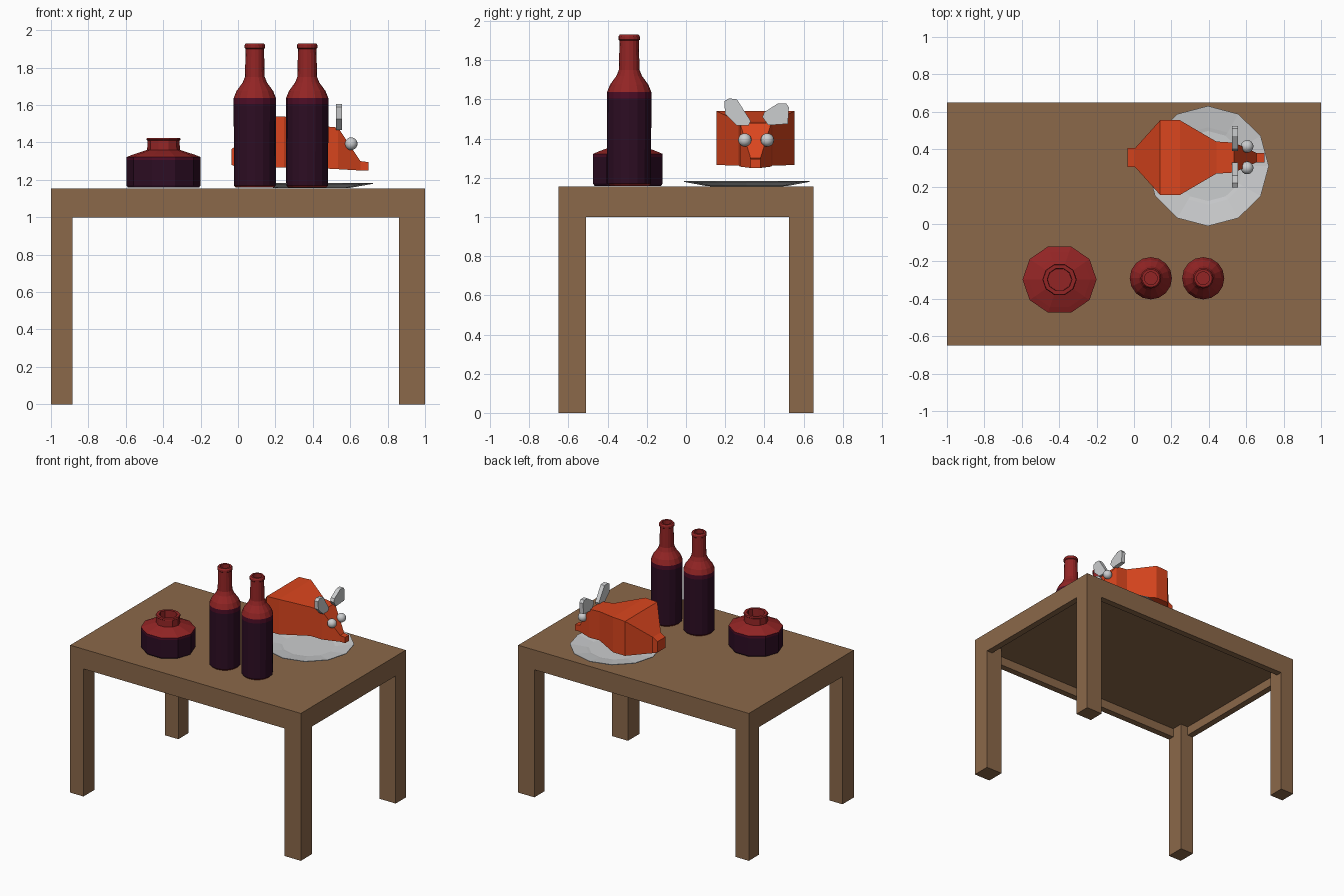
import bpy, bmesh, math

if "Cube" in bpy.data.objects:
    bpy.data.objects.remove(bpy.data.objects["Cube"])

def mat(name, r, g, b):
    m = bpy.data.materials.new(name)
    m.diffuse_color = (r, g, b, 1)
    m.use_nodes = True
    m.node_tree.nodes["Principled BSDF"].inputs["Base Color"].default_value = m.diffuse_color
    return m

WOOD = mat("wood", 0.258, 0.138, 0.067)
RED = mat("red glass", 0.29, 0.018, 0.018)
WINE = mat("dark wine", 0.026, 0.004, 0.017)
BAND = mat("wine edge", 0.075, 0.004, 0.02)
ORANGE = mat("roast orange", 0.70, 0.06, 0.013)
WHITE = mat("off white", 0.60, 0.61, 0.62)

def finish(name, bm, *mats):
    bmesh.ops.recalc_face_normals(bm, faces=bm.faces)
    me = bpy.data.meshes.new(name)
    bm.to_mesh(me)
    bm.free()
    for m in mats:
        me.materials.append(m)
    ob = bpy.data.objects.new(name, me)
    bpy.context.collection.objects.link(ob)
    return ob

def loft(name, rings, m):
    """Skin a row of equal rings and cap both ends."""
    bm = bmesh.new()
    vs = [[bm.verts.new(p) for p in r] for r in rings]
    n = len(vs[0])
    for a, b in zip(vs, vs[1:]):
        for i in range(n):
            j = (i + 1) % n
            bm.faces.new((a[i], a[j], b[j], b[i]))
    bm.faces.new(vs[0])
    bm.faces.new(vs[-1])
    return finish(name, bm, m)

def box(name, x0, x1, y0, y1, z0, z1, m):
    return loft(name, [[(x0, y0, z), (x1, y0, z), (x1, y1, z), (x0, y1, z)] for z in (z0, z1)], m)

def lathe(name, profile, n, cx, cy, mats, sy=1, phase=0):
    """profile rows: radius, z, material index of the band above that row"""
    bm = bmesh.new()
    rings = []
    for r, z, _ in profile:
        rings.append([bm.verts.new((cx + r * math.cos(phase + math.tau * i / n),
                                    cy + sy * r * math.sin(phase + math.tau * i / n), z))
                      for i in range(n)])
    for k in range(len(rings) - 1):
        a, b = rings[k], rings[k + 1]
        for i in range(n):
            j = (i + 1) % n
            bm.faces.new((a[i], a[j], b[j], b[i])).material_index = profile[k][2]
    bm.faces.new(rings[0]).material_index = profile[0][2]
    bm.faces.new(rings[-1]).material_index = profile[-1][2]
    return finish(name, bm, *mats)

# table: top panel, apron rim, four legs
box("table_top", -1, 1, -0.65, 0.65, 1.07, 1.155, WOOD)
T = 0.05
box("apron_front", -1, 1, -0.65, -0.65 + T, 1.0, 1.07, WOOD)
box("apron_back", -1, 1, 0.65 - T, 0.65, 1.0, 1.07, WOOD)
box("apron_left", -1, -1 + T, -0.65 + T, 0.65 - T, 1.0, 1.07, WOOD)
box("apron_right", 1 - T, 1, -0.65 + T, 0.65 - T, 1.0, 1.07, WOOD)
for xn, x0, x1 in (("left", -1, -0.885), ("right", 0.86, 1)):
    for yn, y0, y1 in (("front", -0.65, -0.51), ("back", 0.525, 0.65)):
        box(f"{yn}_{xn}_leg", x0, x1, y0, y1, 0, 1.07, WOOD)

# two wine bottles
GLASS = (RED, WINE, BAND)
bottle = [(0.10, 1.158, 0), (0.112, 1.17, 1), (0.113, 1.605, 2), (0.113, 1.637, 0),
          (0.098, 1.675, 0), (0.065, 1.72, 0), (0.053, 1.75, 0), (0.049, 1.90, 0),
          (0.055, 1.905, 0), (0.055, 1.92, 0), (0.048, 1.93, 0), (0.034, 1.93, 0), (0.034, 1.88, 0)]
for i, x in enumerate((0.09, 0.37)):
    lathe(f"bottle_{i + 1}", bottle, 16, x, -0.29, GLASS)

# squat jar
jar = [(0.19, 1.158, 1), (0.198, 1.17, 1), (0.198, 1.305, 2), (0.198, 1.322, 0), (0.165, 1.335, 0),
       (0.125, 1.348, 0), (0.088, 1.36, 0), (0.085, 1.41, 0), (0.092, 1.415, 0),
       (0.088, 1.425, 0), (0.066, 1.425, 0), (0.064, 1.37, 0)]
lathe("jar", jar, 10, -0.398, -0.297, GLASS, sy=0.94)

# plate
plate = [(0.18, 1.156, 0), (0.21, 1.158, 0), (0.326, 1.179, 0), (0.326, 1.184, 0),
         (0.21, 1.166, 0), (0.19, 1.162, 0)]
lathe("plate", plate, 12, 0.395, 0.31, (WHITE,), sy=0.985, phase=math.pi / 2)

# roast animal body, lofted from tail to snout: x, half width, bottom, top
YC = 0.355
sections = [(-0.035, 0.05, 1.28, 1.365), (0.005, 0.05, 1.265, 1.39), (0.14, 0.2, 1.265, 1.535),
            (0.245, 0.2, 1.265, 1.54), (0.44, 0.086, 1.262, 1.488), (0.535, 0.08, 1.257, 1.48),
            (0.655, 0.025, 1.25, 1.30), (0.697, 0.025, 1.25, 1.295)]
loft("roast_body", [[(x, YC - w, a), (x, YC + w, a), (x, YC + w, b), (x, YC - w, b)]
                    for x, w, a, b in sections], ORANGE)

# ears: flat slabs leaning slightly forward
ears = {
    "front_ear": [(0.195, 1.59), (0.22, 1.605), (0.26, 1.60), (0.33, 1.49),
                  (0.32, 1.467), (0.26, 1.467), (0.20, 1.525)],
    "back_ear": [(0.525, 1.56), (0.52, 1.475), (0.42, 1.468), (0.39, 1.51),
                 (0.40, 1.535), (0.47, 1.58), (0.51, 1.58)],
}
for name, pts in ears.items():
    loft(name, [[(x, y, z) for y, z in pts] for x in (0.525, 0.557)], WHITE)

# eyes
for name, y in (("front_eye", 0.30), ("back_eye", 0.415)):
    bm = bmesh.new()
    bmesh.ops.create_uvsphere(bm, u_segments=16, v_segments=10, radius=0.034)
    bmesh.ops.translate(bm, verts=bm.verts, vec=(0.605, y, 1.393))
    for f in bm.faces:
        f.smooth = True
    finish(name, bm, WHITE)
